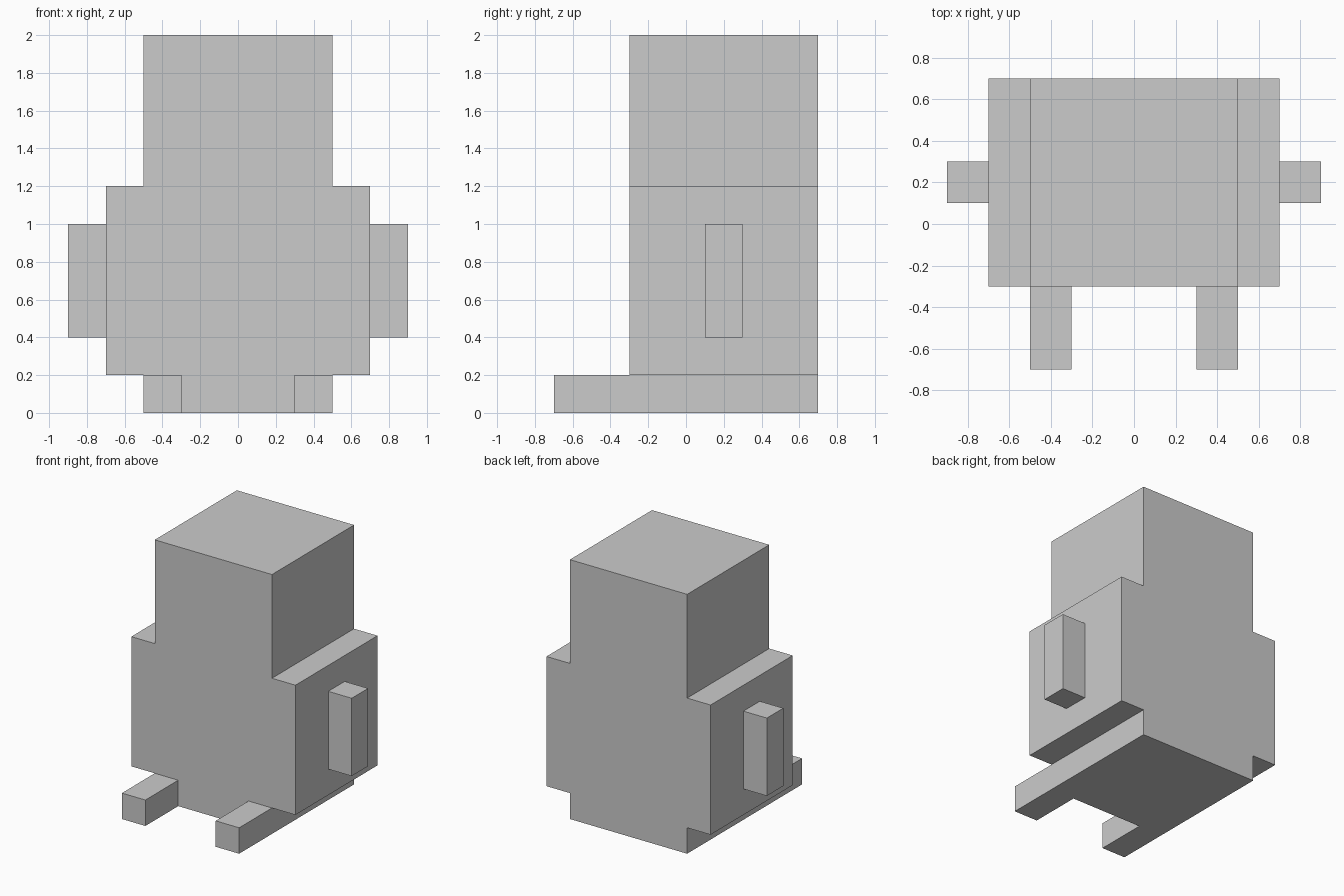
import bpy
import bmesh
from mathutils import Vector

if "Cube" in bpy.data.objects:
    bpy.data.objects.remove(bpy.data.objects["Cube"])


def add_object(name, bm):
    bmesh.ops.recalc_face_normals(bm, faces=bm.faces[:])
    mesh = bpy.data.meshes.new(name)
    bm.to_mesh(mesh)
    bm.free()
    obj = bpy.data.objects.new(name, mesh)
    bpy.context.collection.objects.link(obj)
    return obj


def box(name, low, high):
    low, high = Vector(low), Vector(high)
    bm = bmesh.new()
    bmesh.ops.create_cube(bm, size=1)
    bmesh.ops.scale(bm, vec=high - low, verts=bm.verts)
    bmesh.ops.translate(bm, vec=(low + high) / 2, verts=bm.verts)
    return add_object(name, bm)


# Head, torso and base: one stepped front profile extruded to the back
half = [(0.5, 0), (0.5, 0.2), (0.7, 0.2), (0.7, 1.2), (0.5, 1.2), (0.5, 2)]
outline = half + [(-x, z) for x, z in reversed(half)]
bm = bmesh.new()
front = bm.faces.new([bm.verts.new((x, -0.3, z)) for x, z in outline])
result = bmesh.ops.extrude_face_region(bm, geom=[front], use_keep_orig=True)
moved = [v for v in result["geom"] if isinstance(v, bmesh.types.BMVert)]
bmesh.ops.translate(bm, vec=(0, 1, 0), verts=moved)
add_object("body", bm)

# Arms and forward-pointing feet on both sides
for side, sign in (("left", -1), ("right", 1)):
    for part, (x0, x1), (y0, y1), (z0, z1) in (
        ("arm", (0.7, 0.9), (0.1, 0.3), (0.4, 1.0)),
        ("foot", (0.3, 0.5), (-0.7, -0.3), (0.0, 0.2)),
    ):
        xa, xb = sorted((sign * x0, sign * x1))
        box(f"{side}_{part}", (xa, y0, z0), (xb, y1, z1))
